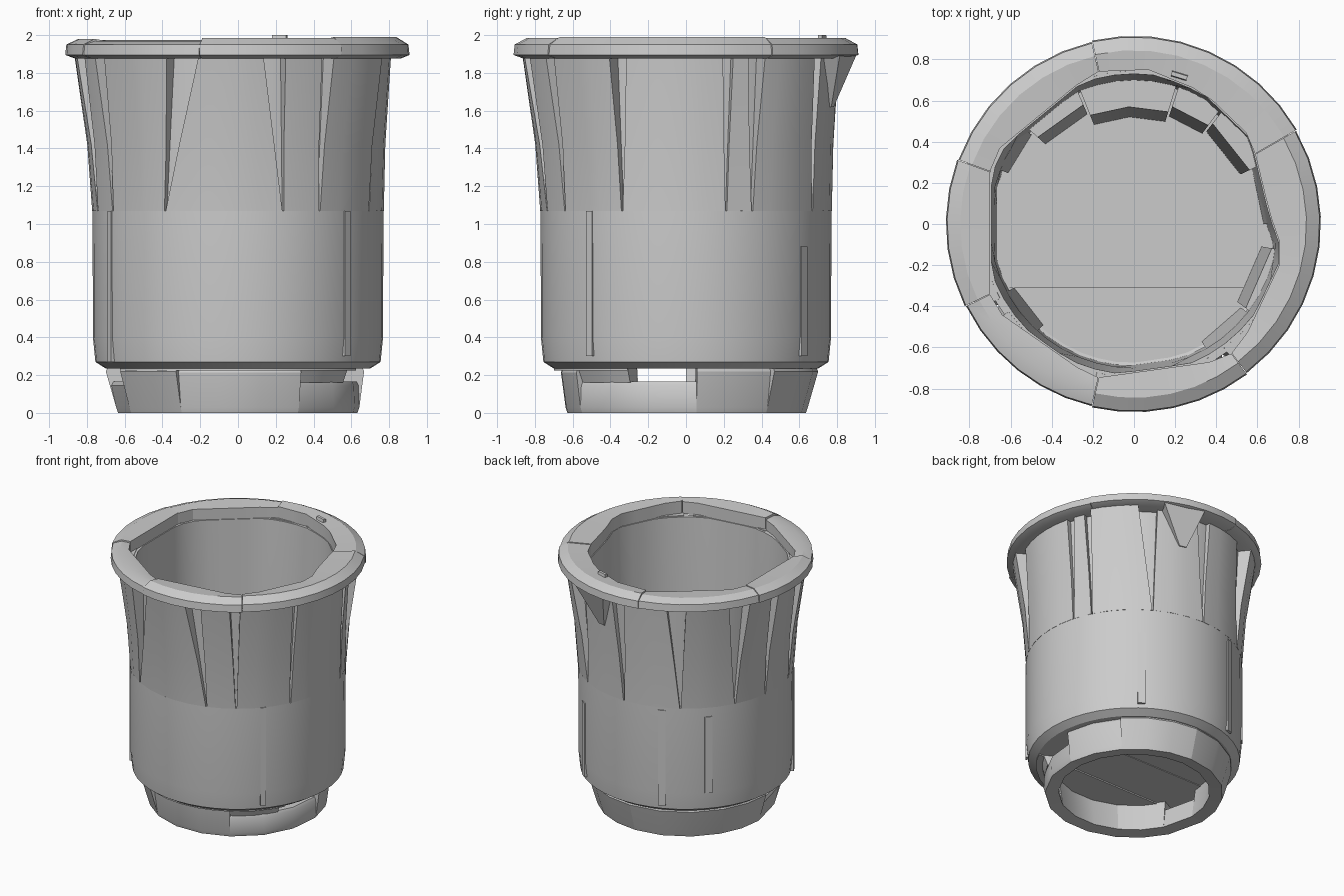
import bpy, bmesh, math
from mathutils import Vector

cube = bpy.data.objects.get("Cube")
if cube:
    bpy.data.objects.remove(cube, do_unlink=True)

grey = bpy.data.materials.new("plain grey")
grey.use_nodes = True
GREY = (0.6, 0.6, 0.6, 1)
grey.diffuse_color = GREY
grey.node_tree.nodes["Principled BSDF"].inputs["Base Color"].default_value = GREY

# Outline of the many-sided mouth, counter-clockwise
MOUTH = [Vector(p) for p in ((0.66, 0.05), (0.57, 0.42), (0.34, 0.64), (0.07, 0.75),
         (-0.2, 0.74), (-0.7, 0.33), (-0.7, -0.4), (-0.2, -0.75),
         (0.45, -0.66), (0.55, -0.53), (0.73, -0.15))]


def mouth_radius(a):
    d = Vector((math.cos(a), math.sin(a)))
    for i, p in enumerate(MOUTH):
        q = MOUTH[(i + 1) % len(MOUTH)]
        e = q - p
        den = d.cross(e)
        t, u = p.cross(e) / den if den else -1, p.cross(d) / den if den else -1
        if t > 0 and -0.0001 <= u <= 1.0001:
            return t
    return 0.7


def ring(r):
    return lambda a: r


def mouth(scale, limit=1.0):
    return lambda a: min(scale * mouth_radius(a), limit)


def finish(bm, name, smooth=25):
    bmesh.ops.recalc_face_normals(bm, faces=bm.faces[:])
    mesh = bpy.data.meshes.new(name)
    bm.to_mesh(mesh)
    bm.free()
    mesh.materials.append(grey)
    ob = bpy.data.objects.new(name, mesh)
    bpy.context.collection.objects.link(ob)
    bpy.ops.object.select_all(action='DESELECT')
    ob.select_set(True)
    bpy.context.view_layer.objects.active = ob
    bpy.ops.object.shade_smooth_by_angle(angle=math.radians(smooth))


def sweep(name, profile, span=None, top_span=None, step=9):
    """Turn a closed (radius, z) profile about z; the span may change with height."""
    bm = bmesh.new()
    closed = span is None
    low = span or (0, 360)
    high = top_span or low
    zs = [z for _, z in profile]
    n = max(1, round((low[1] - low[0]) / step))
    cols = []
    for i in range(n if closed else n + 1):
        col = []
        for radius, z in profile:
            k = (z - min(zs)) / (max(zs) - min(zs))
            a0 = low[0] + (high[0] - low[0]) * k
            a1 = low[1] + (high[1] - low[1]) * k
            a = math.radians(a0 + (a1 - a0) * i / n)
            r = radius(a)
            col.append(bm.verts.new((r * math.cos(a), r * math.sin(a), z)))
        cols.append(col)
    m = len(profile)
    pairs = list(zip(cols, cols[1:])) + ([(cols[-1], cols[0])] if closed else [])
    for c, d in pairs:
        for j in range(m):
            bm.faces.new((c[j], d[j], d[(j + 1) % m], c[(j + 1) % m]))
    if not closed:
        bm.faces.new(cols[0])
        bm.faces.new(cols[-1])
    finish(bm, name)


# Cup wall: rounded outside, many-sided inside
sweep("cup_wall", [
    (ring(0.62), 0.235), (ring(0.7), 0.235), (ring(0.755), 0.27), (ring(0.768), 0.4),
    (ring(0.77), 1.07), (ring(0.745), 1.075), (ring(0.77), 1.88),
    (mouth(0.99, 0.73), 1.88), (mouth(0.97, 0.7), 1.07),
    (mouth(0.95, 0.69), 0.26)], step=7.5)

# Flared staves between wedge-shaped notches: (bottom angle, top start, top end)
NOTCHES = [(16, 14, 18), (27, 24, 29), (60, 52, 62), (90, 84, 92), (122, 115, 125),
           (152, 146, 157), (172, 170, 175), (196, 190, 200), (211, 209, 215),
           (240, 244, 256), (288, 279, 287), (304, 301, 306), (334, 332, 337),
           (376, 374, 378)]
UPRIGHT = (0, 2, 3, 12)  # staves on the left and back that flare less
for i, (here, nxt) in enumerate(zip(NOTCHES, NOTCHES[1:])):
    mid, top = (0.78, 0.81) if i in UPRIGHT else (0.798, 0.865)
    sweep(f"flared_stave_{i + 1}", [
        (ring(0.72), 1.07), (ring(0.772), 1.07), (ring(mid), 1.42),
        (ring(top), 1.885), (ring(0.745), 1.885)],
        (here[0] + 0.3, nxt[0] - 0.3), (here[2], nxt[1]))
sweep("back_fin", [(ring(0.77), 1.62), (ring(0.8), 1.62), (ring(0.905), 1.89),
                   (ring(0.77), 1.89)], (74, 78), (64, 84))

# Sloping blocks against the inside wall: (start, end, foot radius, height)
BLOCKS = [(0, 24, 0.63, 1.07), (25, 52, 0.57, 1.58), (53, 72, 0.55, 1.07),
          (73, 112, 0.52, 1.07), (113, 138, 0.58, 1.07), (139, 158, 0.66, 1.2),
          (208, 228, 0.66, 0.8), (300, 322, 0.66, 0.8), (323, 350, 0.63, 1.07)]
for i, (a0, a1, foot, height) in enumerate(BLOCKS):
    sweep(f"inner_block_{i + 1}", [
        (ring(0.72), 0.25), (ring(foot), 0.25), (ring(foot + 0.05), height),
        (ring(0.72), height)], (a0, a1), step=20)

# Rim in butted segments with slightly uneven tops
RIM_CUTS = [30, 103, 160, 206, 257, 307, 390]
RIM_TOPS = [1.985, 1.975, 1.98, 1.97, 1.985, 1.99]
for i, top in enumerate(RIM_TOPS):
    out = 0.915 - 0.006 * (i % 2)
    sweep(f"rim_segment_{i + 1}", [
        (mouth(1.0), 1.88), (ring(0.86), 1.875), (ring(out), 1.895),
        (ring(out - 0.006), 1.95), (ring(out - 0.07), top), (mouth(1.0), top - 0.01)],
        (RIM_CUTS[i] + 0.1, RIM_CUTS[i + 1] - 0.1))
sweep("rim_chip", [(ring(0.74), 1.97), (ring(0.77), 1.97), (ring(0.765), 2.0),
                   (ring(0.745), 2.0)], (70, 76))

# Floor: a disc split into slabs at uneven levels
SLABS = [(0.07, 0.8, 0.27), (-0.31, 0.07, 0.265), (-0.8, -0.31, 0.255)]
for i, (y0, y1, top) in enumerate(SLABS):
    bm = bmesh.new()
    bmesh.ops.create_cone(bm, cap_ends=True, segments=32, radius1=0.7, radius2=0.7, depth=0.03)
    bmesh.ops.translate(bm, verts=bm.verts[:], vec=(0, 0, top - 0.015))
    for y, way in ((y0, -1), (y1, 1)):
        if abs(y) > 0.7:
            continue
        cut = bmesh.ops.bisect_plane(bm, geom=bm.verts[:] + bm.edges[:] + bm.faces[:],
                                     plane_co=(0, y, 0), plane_no=(0, way, 0), clear_outer=True)
        edges = [e for e in cut["geom_cut"] if isinstance(e, bmesh.types.BMEdge)]
        bmesh.ops.edgeloop_fill(bm, edges=edges)
    finish(bm, f"floor_slab_{i + 1}")

# Foot ring blocks (start, end, top, upper radius); two low ones leave a gap under the cup
FOOT = [(5, 42, 0.24, 0.67), (42, 90, 0.24, 0.7), (90, 148, 0.24, 0.7),
        (148, 180, 0.24, 0.7), (180, 207, 0.165, 0.67), (207, 242, 0.24, 0.7),
        (242, 300, 0.235, 0.67), (300, 365, 0.165, 0.64)]
for i, (a0, a1, top, wide) in enumerate(FOOT):
    sweep(f"foot_block_{i + 1}", [
        (ring(0.54), 0.01), (ring(0.635), 0.0), (ring(0.645), 0.03),
        (ring(wide), top - 0.02), (ring(wide - 0.01), top), (ring(0.57), top)],
        (a0, a1), step=19)
sweep("foot_packer", [(ring(0.56), 0.16), (ring(0.63), 0.16), (ring(0.66), 0.24),
                      (ring(0.56), 0.24)], (300, 332))

# Thin raised strips on the lower wall: (start, end, bottom, top)
STRIPS = [(317, 320, 0.3, 1.07), (207, 210, 0.27, 1.07), (52, 56, 0.3, 0.88),
          (110, 114, 0.3, 1.05), (135, 139, 0.4, 1.0)]
for i, (a0, a1, z0, z1) in enumerate(STRIPS):
    sweep(f"wall_strip_{i + 1}", [(ring(0.75), z0), (ring(0.776), z0),
                                  (ring(0.776), z1), (ring(0.75), z1)], (a0, a1))
